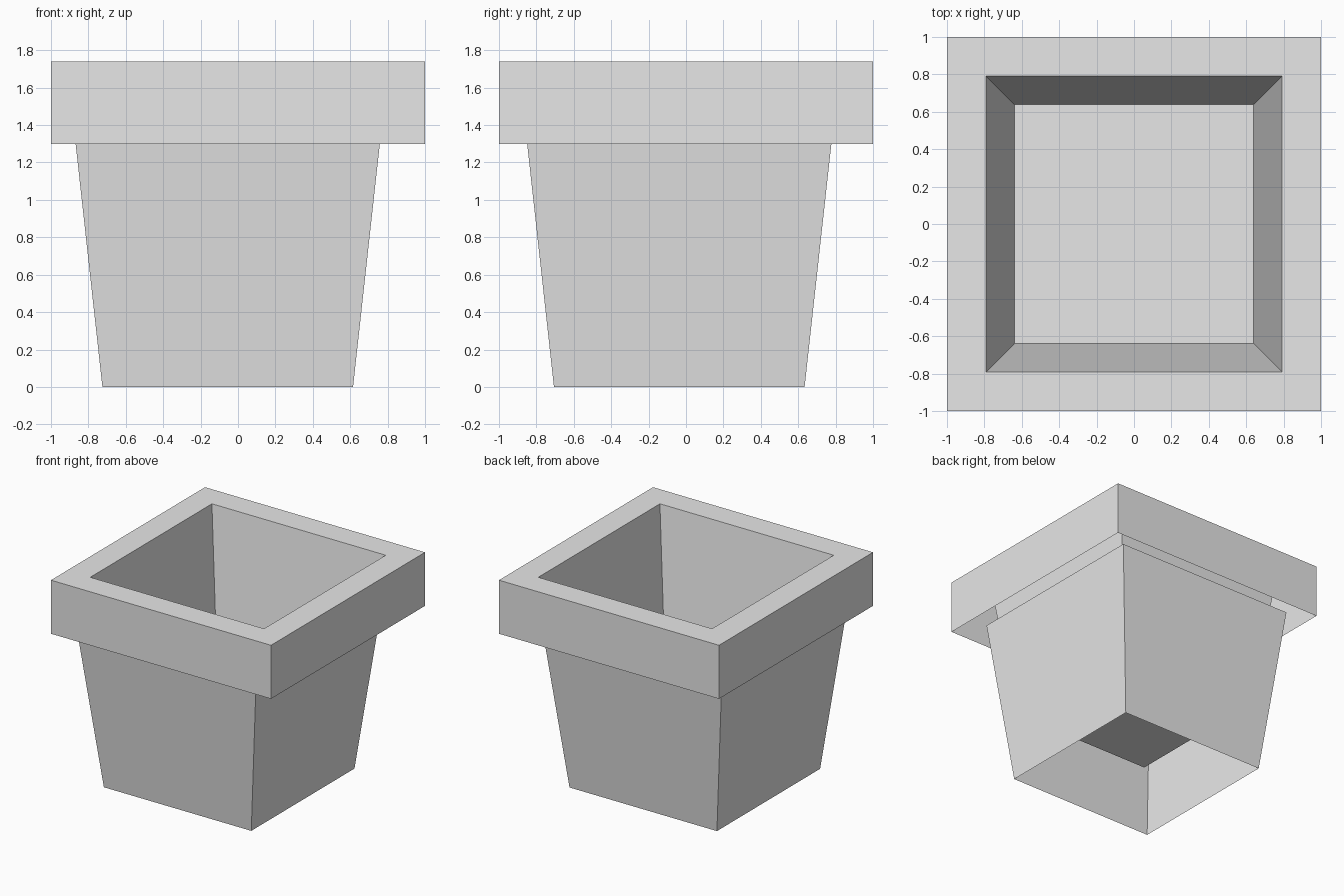
import bpy
import bmesh

cube = bpy.data.objects.get("Cube")
if cube:
    bpy.data.objects.remove(cube, do_unlink=True)

grey = bpy.data.materials.new("pale_grey")
grey.use_nodes = True
colour = (0.8, 0.8, 0.8, 1)
grey.diffuse_color = colour
grey.node_tree.nodes["Principled BSDF"].inputs["Base Color"].default_value = colour


def square_shell(name, profile, centre=(0, 0), cap_end=False):
    """Join square rings, given as (half width, height), into an open shell."""
    bm = bmesh.new()
    rings = []
    for half, z in profile:
        rings.append([bm.verts.new((centre[0] + sx * half, centre[1] + sy * half, z))
                      for sx, sy in ((-1, -1), (1, -1), (1, 1), (-1, 1))])
    for low, high in zip(rings, rings[1:]):
        for i in range(4):
            j = (i + 1) % 4
            bm.faces.new((low[i], low[j], high[j], high[i]))
    if cap_end:
        bm.faces.new(rings[-1])
    mesh = bpy.data.meshes.new(name)
    bm.to_mesh(mesh)
    bm.free()
    mesh.materials.append(grey)
    obj = bpy.data.objects.new(name, mesh)
    bpy.context.collection.objects.link(obj)
    return obj


# Tapered outer walls, open at both ends and set slightly off centre
square_shell("pot_body", [(0.67, 0), (0.822, 1.38)], centre=(-0.055, -0.036))

# Collar, flat lip, sloping inner walls and raised floor; open underneath
square_shell("rim_and_liner",
             [(1, 1.3), (1, 1.74), (0.79, 1.74), (0.64, 0.54)], cap_end=True)
